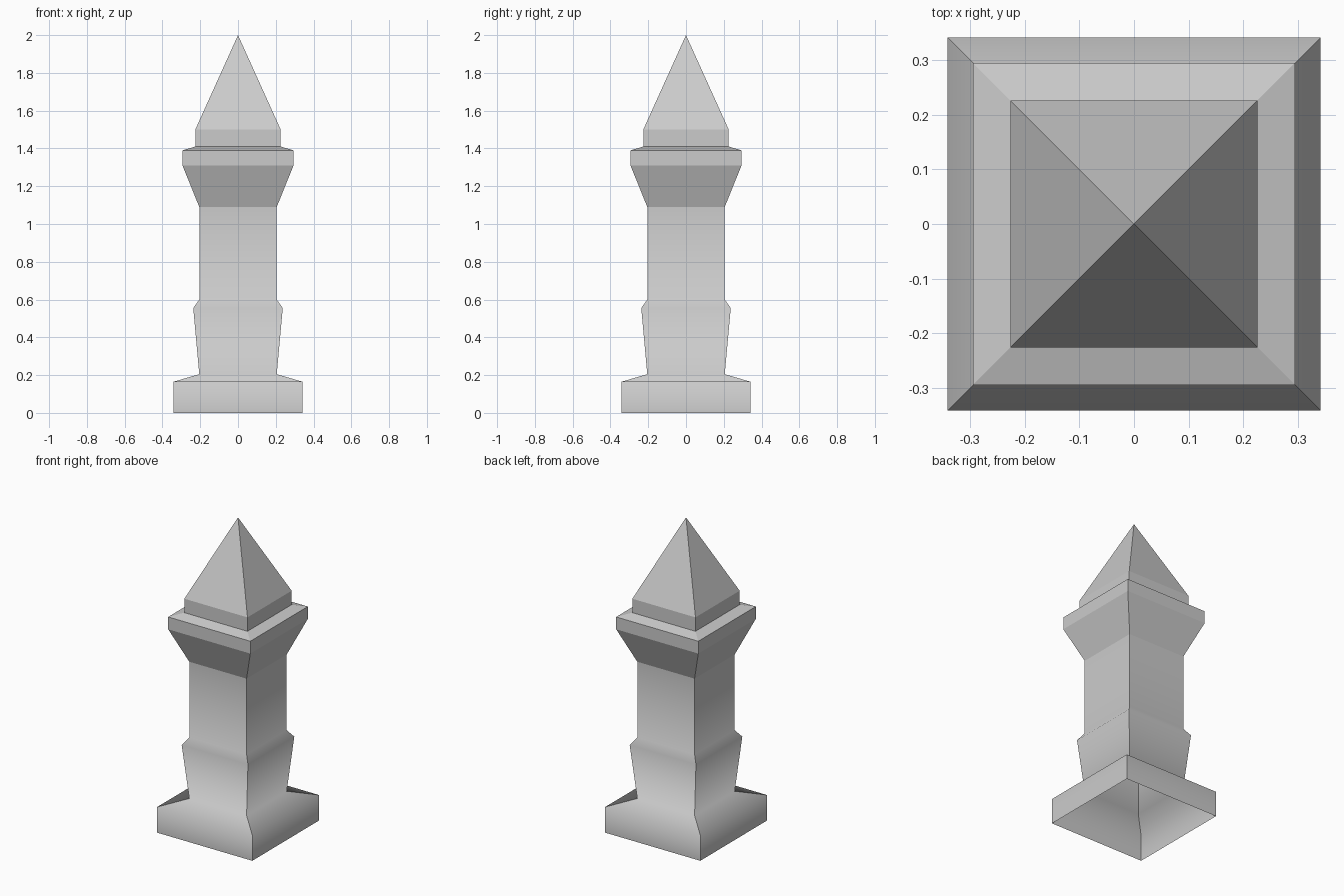
import bpy
import bmesh

cube = bpy.data.objects.get("Cube")
if cube:
    bpy.data.objects.remove(cube, do_unlink=True)

stone = bpy.data.materials.new("light_grey_stone")
stone.use_nodes = True
GREY = (0.6, 0.6, 0.6, 1)
stone.diffuse_color = GREY
stone.node_tree.nodes["Principled BSDF"].inputs["Base Color"].default_value = GREY


def square_tower(name, profile, soft_rings=False):
    """Stack square rings of (half width, height); a zero width makes a point."""
    bm = bmesh.new()
    rings = []
    for half, z in profile:
        if half == 0:
            rings.append([bm.verts.new((0, 0, z))] * 4)
        else:
            rings.append([bm.verts.new((sx * half, sy * half, z))
                          for sx, sy in ((-1, -1), (1, -1), (1, 1), (-1, 1))])
    for low, high in zip(rings, rings[1:]):
        for i in range(4):
            j = (i + 1) % 4
            corners = [low[i], low[j], high[j], high[i]]
            face = bm.faces.new(list(dict.fromkeys(corners)))
            face.smooth = soft_rings
    # Corner edges stay crisp; level ring edges may blend
    for edge in bm.edges:
        a, b = edge.verts
        edge.smooth = soft_rings and abs(a.co.z - b.co.z) < 1e-5
    mesh = bpy.data.meshes.new(name)
    bm.to_mesh(mesh)
    bm.free()
    mesh.materials.append(stone)
    obj = bpy.data.objects.new(name, mesh)
    bpy.context.collection.objects.link(obj)
    return obj


# Hollow plinth, flared foot and straight shaft, softly shaded along the height
square_tower("plinth_and_shaft", [(0.341, 0), (0.341, 0.165), (0.205, 0.205),
                                  (0.237, 0.555), (0.205, 0.6), (0.205, 1.09)],
             soft_rings=True)

# Flared capital with a sloping ledge
square_tower("capital", [(0.205, 1.09), (0.294, 1.31), (0.294, 1.39), (0.226, 1.41)])

# Pointed cap on a short upright band
square_tower("pointed_cap", [(0.226, 1.41), (0.226, 1.5), (0, 2)])
